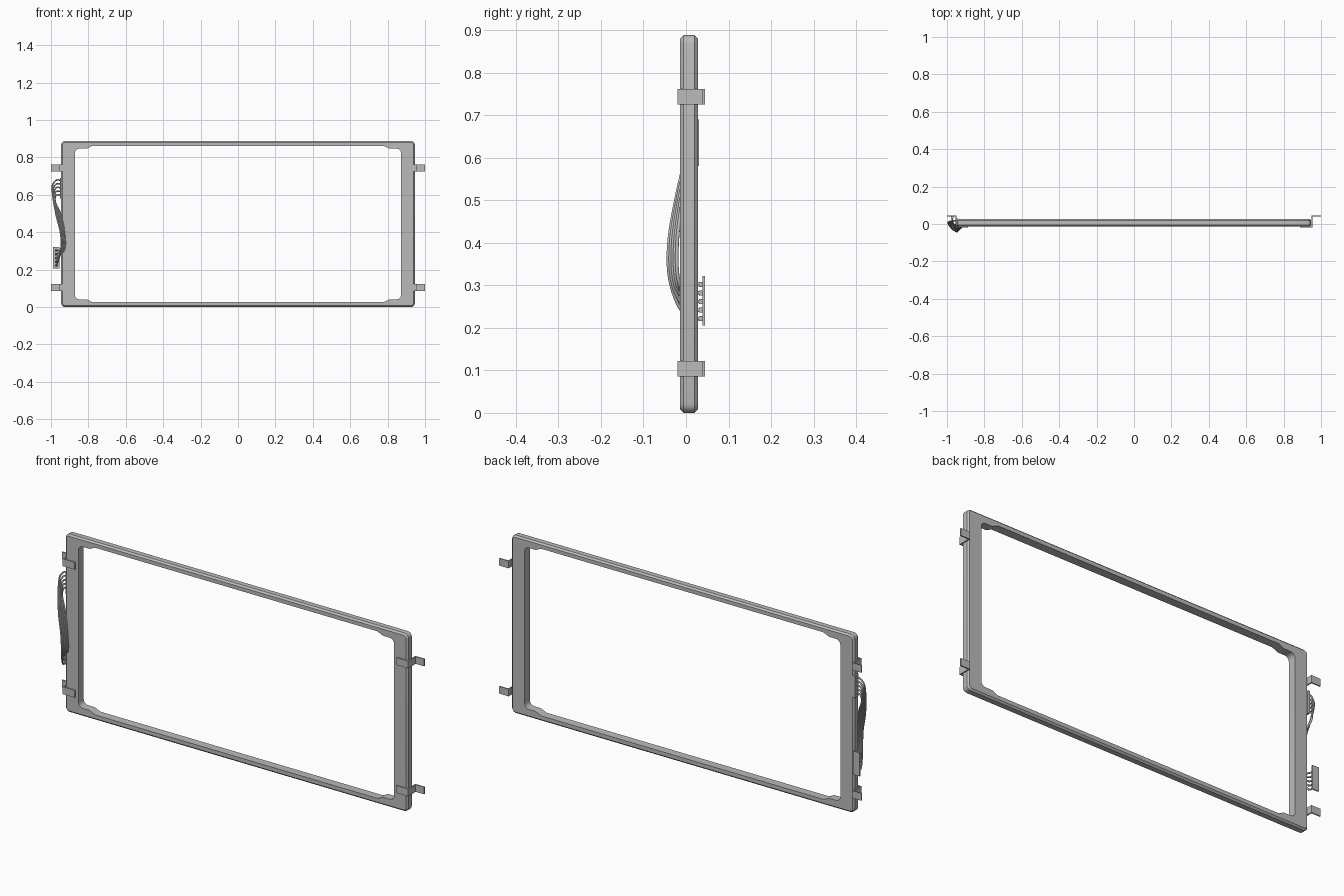
import bpy, bmesh, math
from mathutils import Vector

cube = bpy.data.objects.get("Cube")
if cube:
    bpy.data.objects.remove(cube)

grey = bpy.data.materials.new("plain grey")
grey.use_nodes = True
COLOUR = (0.5, 0.5, 0.5, 1)
grey.diffuse_color = COLOUR
grey.node_tree.nodes["Principled BSDF"].inputs["Base Color"].default_value = COLOUR

MID_Z = 0.444
FRONT, BACK = -0.014, 0.028


def add_mesh(name, bm, smooth=False):
    bmesh.ops.recalc_face_normals(bm, faces=bm.faces)
    mesh = bpy.data.meshes.new(name)
    bm.to_mesh(mesh)
    bm.free()
    mesh.materials.append(grey)
    obj = bpy.data.objects.new(name, mesh)
    bpy.context.collection.objects.link(obj)
    if smooth:
        bpy.ops.object.select_all(action="DESELECT")
        obj.select_set(True)
        bpy.context.view_layer.objects.active = obj
        bpy.ops.object.shade_smooth_by_angle(angle=math.radians(30))
    return obj


def box(name, x, y, z):
    bm = bmesh.new()
    bmesh.ops.create_cube(bm, size=1)
    for v in bm.verts:
        v.co = [lo + (c + 0.5) * (hi - lo) for c, (lo, hi) in zip(v.co, (x, y, z))]
    return add_mesh(name, bm)


# Frame: quarter outlines mirrored to closed loops, then lofted
def corner(w, h, r, steps=4):
    turns = [i / steps * math.pi / 2 for i in range(steps + 1)]
    return [(w - r + r * math.cos(a), h - r + r * math.sin(a)) for a in turns]


def full_loop(q):
    left = [(-x, z) for x, z in reversed(q)]
    top = q + left
    return top + [(x, -z) for x, z in reversed(top)]


def outer(inset):
    w, h = 0.946 - inset, MID_Z - inset
    return full_loop(corner(w, h, 0.022 - inset) + [(0.81, h), (0.78, h)])


inner = full_loop(corner(0.872, 0.403, 0.024) + [(0.81, 0.403), (0.78, 0.417)])
bevel = 0.008
sections = [(outer(bevel), FRONT), (outer(0), FRONT + bevel), (outer(0), BACK - bevel),
            (outer(bevel), BACK), (inner, BACK), (inner, FRONT)]
bm = bmesh.new()
rings = [[bm.verts.new((x, y, z + MID_Z)) for x, z in loop] for loop, y in sections]
count = len(inner)
for k, ring in enumerate(rings):
    following = rings[(k + 1) % len(rings)]
    for i in range(count):
        j = (i + 1) % count
        bm.faces.new((ring[i], ring[j], following[j], following[i]))
add_mesh("frame", bm, smooth=True)


# Bent sheet clips hugging the frame sides
def clip(name, side, z):
    t = 0.006
    path = [(0.888, FRONT - t), (0.954, FRONT - t), (0.954, 0.039), (1, 0.039),
            (1, 0.045), (0.948, 0.045), (0.948, FRONT), (0.888, FRONT)]
    bm = bmesh.new()
    face = bm.faces.new([bm.verts.new((side * x, y, z)) for x, y in path])
    extruded = bmesh.ops.extrude_face_region(bm, geom=[face])["geom"]
    verts = [g for g in extruded if isinstance(g, bmesh.types.BMVert)]
    bmesh.ops.translate(bm, verts=verts, vec=(0, 0, 0.036))
    add_mesh(name, bm)


for side, side_name in ((1, "left"), (-1, "right")):
    for z, level in ((0.086, "lower"), (0.725, "upper")):
        clip(f"{level}_{side_name}_clip", side, z)

# Cable sockets
box("cable_socket", (-0.953, -0.94), (0.0, 0.03), (0.58, 0.69))
box("connector_plate", (-0.99, -0.955), (0.039, 0.045), (0.205, 0.322))

# Wire bundle from the socket, out and forward, down to the plate
for i in range(5):
    start, end = 0.678 - 0.02 * i, 0.222 + 0.02 * i
    points = [(-0.948, 0.016, start),
              (-0.972, 0.016, start),
              (-0.993 + 0.004 * i, 0.009, start - 0.035),
              (-0.974 + 0.006 * i, -0.024 + 0.004 * i, 0.5),
              (-0.948 + 0.005 * i, -0.041 + 0.005 * i, 0.39),
              (-0.948 + 0.004 * i, -0.035 + 0.005 * i, 0.30),
              (-0.968, 0.002, end + 0.003),
              (-0.972, 0.04, end)]
    curve = bpy.data.curves.new("wire", "CURVE")
    curve.dimensions = "3D"
    curve.bevel_depth = 0.004
    curve.bevel_resolution = 2
    curve.resolution_u = 6
    curve.use_fill_caps = True
    spline = curve.splines.new("BEZIER")
    spline.bezier_points.add(len(points) - 1)
    for k, (bp, co) in enumerate(zip(spline.bezier_points, points)):
        before = Vector(points[max(k - 1, 0)])
        after = Vector(points[min(k + 1, len(points) - 1)])
        here = Vector(co)
        direction = (after - before).normalized()
        bp.handle_left_type = bp.handle_right_type = "FREE"
        bp.co = here
        bp.handle_left = here - direction * (here - before).length / 3
        bp.handle_right = here + direction * (after - here).length / 3
    curve.materials.append(grey)
    wire = bpy.data.objects.new(f"wire_{i + 1}", curve)
    bpy.context.collection.objects.link(wire)
    # Small collar where the wire meets the plate
    box(f"wire_collar_{i + 1}", (-0.978, -0.966), (0.03, 0.04), (end - 0.006, end + 0.006))
